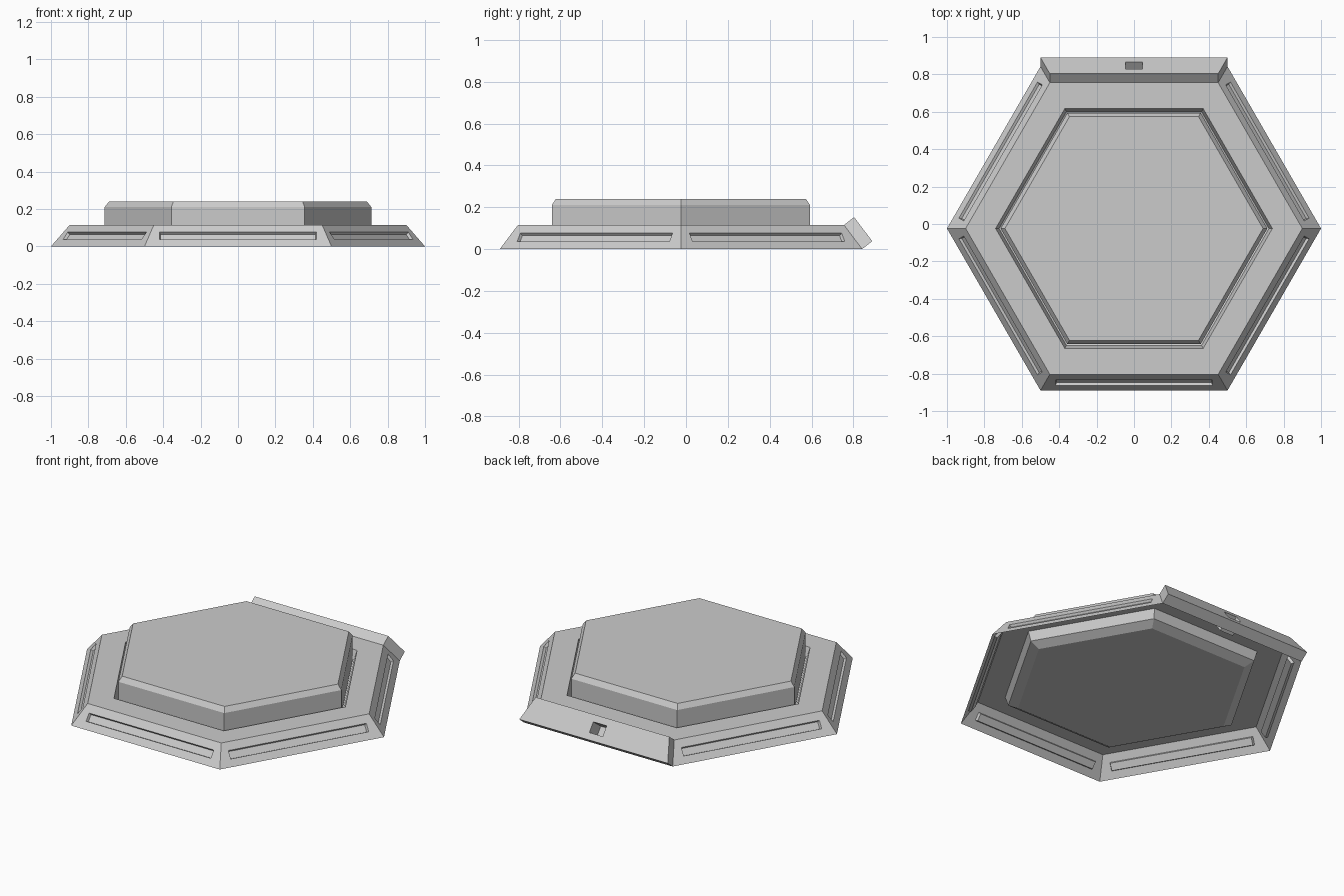
import bpy, bmesh
from math import cos, sin, pi
from mathutils import Vector

if "Cube" in bpy.data.objects:
    bpy.data.objects.remove(bpy.data.objects["Cube"])

CY = -0.024      # hexagon centre in y
APO = cos(pi / 6)


def ring(bm, r, z):
    return [bm.verts.new((r * cos(i * pi / 3), CY + r * sin(i * pi / 3), z)) for i in range(6)]


def bridge(bm, a, b):
    n = len(a)
    for i in range(n):
        bm.faces.new((a[i], a[(i + 1) % n], b[(i + 1) % n], b[i]))


def finish(bm, name):
    bmesh.ops.remove_doubles(bm, verts=bm.verts, dist=1e-5)
    bmesh.ops.recalc_face_normals(bm, faces=bm.faces)
    me = bpy.data.meshes.new(name)
    bm.to_mesh(me)
    bm.free()
    ob = bpy.data.objects.new(name, me)
    bpy.context.collection.objects.link(ob)
    return ob


def side_panel(bm, k, out, rise, half, v0, v1, depth, shrink):
    """Sloped side k with a rectangular recess; out/rise push it off the body."""
    a = pi / 6 + k * pi / 3
    radial = Vector((cos(a), sin(a), 0))
    tang = Vector((-sin(a), cos(a), 0))

    def point(t, v, d=0.0):
        apo = APO * (1 - 0.1 * v) + out - d * 0.8
        return Vector((0, CY, 0)) + radial * apo + tang * t + Vector((0, 0, 0.115 * v + rise - d * 0.6))

    def quad(pts):
        return [bm.verts.new(p) for p in pts]

    outer = quad([point(-.5, 0), point(.5, 0), point(.45, 1), point(-.45, 1)])
    edge = quad([point(-half, v0), point(half, v0), point(half, v1), point(-half, v1)])
    h, s = half - shrink, shrink * 4
    floor = quad([point(-h, v0 + s, depth), point(h, v0 + s, depth),
                  point(h, v1 - s, depth), point(-h, v1 - s, depth)])
    bridge(bm, outer, edge)
    bridge(bm, edge, floor)
    bm.faces.new(floor)
    return outer


# Base shell: open underneath, top rim, and a shallow tray holding the lid
bm = bmesh.new()
profile = [(0.9, 0.115), (0.74, 0.115), (0.722, 0.06), (0.665, 0.03)]
loops = [ring(bm, r, z) for r, z in profile]
for a, b in zip(loops, loops[1:]):
    bridge(bm, a, b)
bm.faces.new(loops[-1])

# Five slotted sides and the raised back side with its socket
for k in range(6):
    if k != 1:
        side_panel(bm, k, 0, 0, 0.42, 0.32, 0.66, 0.015, 0.006)
    else:
        outer = side_panel(bm, k, 0.048, 0.038, 0.045, 0.28, 0.72, 0.09, 0.0)
        y0, y1 = CY + APO, CY + APO * 0.9
        inner = [bm.verts.new(p) for p in ((.5, y0, 0), (-.5, y0, 0), (-.45, y1, .115), (.45, y1, .115))]
        bridge(bm, outer, inner)
finish(bm, "base_shell")

# Raised hexagonal lid with a chamfered top edge
bm = bmesh.new()
loops = [ring(bm, r, z) for r, z in [(0.713, 0.062), (0.713, 0.21), (0.69, 0.24)]]
for a, b in zip(loops, loops[1:]):
    bridge(bm, a, b)
bm.faces.new(loops[0])
bm.faces.new(loops[-1])
finish(bm, "raised_lid")
